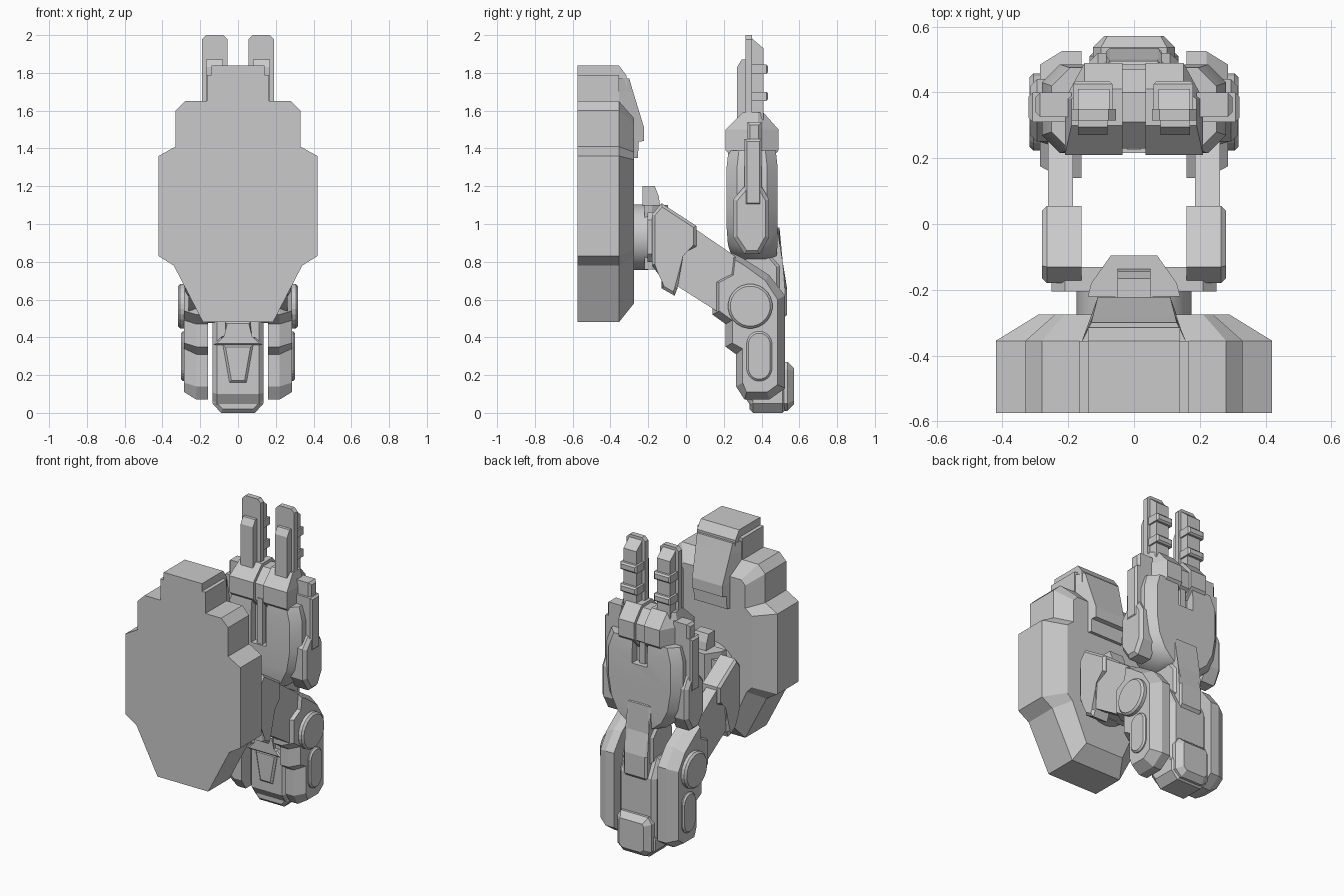
import bpy, bmesh, math
from mathutils import Vector

cube = bpy.data.objects.get("Cube")
if cube:
    bpy.data.objects.remove(cube, do_unlink=True)

grey = bpy.data.materials.new("plain_grey")
grey.use_nodes = True
GREY = (0.59, 0.59, 0.59, 1)
grey.diffuse_color = GREY
grey.node_tree.nodes["Principled BSDF"].inputs["Base Color"].default_value = GREY


def finish(name, bm, smooth=False):
    bmesh.ops.recalc_face_normals(bm, faces=bm.faces)
    mesh = bpy.data.meshes.new(name)
    bm.to_mesh(mesh)
    bm.free()
    mesh.materials.append(grey)
    ob = bpy.data.objects.new(name, mesh)
    bpy.context.collection.objects.link(ob)
    if smooth:
        bpy.ops.object.select_all(action="DESELECT")
        ob.select_set(True)
        bpy.context.view_layer.objects.active = ob
        bpy.ops.object.shade_smooth_by_angle(angle=math.radians(35))
    return ob


def loft(name, rings, smooth=False):
    """Skin a list of equal-length point rings and cap both ends."""
    bm = bmesh.new()
    vs = [[bm.verts.new(p) for p in ring] for ring in rings]
    n = len(vs[0])
    for a, b in zip(vs, vs[1:]):
        for i in range(n):
            j = (i + 1) % n
            bm.faces.new((a[i], a[j], b[j], b[i]))
    bm.faces.new(vs[0])
    bm.faces.new(vs[-1])
    return finish(name, bm, smooth)


def prism(name, pts, axis, a, b, bevel=0.0, both=False, smooth=False):
    """Extrude a profile along an axis, chamfering the rim of the far cap."""
    k = "xyz".index(axis)

    def place(p, t):
        c = list(p)
        c.insert(k, t)
        return Vector(c)

    bm = bmesh.new()
    near = [bm.verts.new(place(p, a)) for p in pts]
    far = [bm.verts.new(place(p, b)) for p in pts]
    n = len(pts)
    caps = [bm.faces.new(far), bm.faces.new(near)]
    for i in range(n):
        j = (i + 1) % n
        bm.faces.new((near[i], near[j], far[j], far[i]))
    if bevel:
        edges = {e for f in caps[:2 if both else 1] for e in f.edges}
        bmesh.ops.bevel(bm, geom=list(edges), offset=bevel, segments=1,
                        affect="EDGES", clamp_overlap=True)
    return finish(name, bm, smooth)


def rect(u0, u1, v0, v1, c=0.0):
    """Rectangle profile with optional cut corners."""
    if not c:
        return [(u0, v0), (u1, v0), (u1, v1), (u0, v1)]
    return [(u0 + c, v0), (u1 - c, v0), (u1, v0 + c), (u1, v1 - c),
            (u1 - c, v1), (u0 + c, v1), (u0, v1 - c), (u0, v0 + c)]


def pill(cu, cv, r, half=0.0, n=24):
    """Circle profile, stretched into a capsule when half is given."""
    out = []
    for i in range(n):
        t = 2 * math.pi * (i + 0.5) / n
        out.append((cu + r * math.cos(t), cv + r * math.sin(t)
                    + math.copysign(half, math.sin(t))))
    return out


def mirrored(half):
    return half + [(-u, v) for u, v in reversed(half)]


# Shield: stepped outline, tapered towards its inner face
outer = mirrored([(.185, .48), (.34, .78), (.42, .83), (.42, 1.36), (.33, 1.41),
                  (.33, 1.6), (.28, 1.65), (.165, 1.65)])
inner = mirrored([(.14, .58), (.25, .83), (.29, .87), (.29, 1.34), (.24, 1.38),
                  (.24, 1.53), (.21, 1.56), (.14, 1.56)])
loft("shield", [[(u, y, v) for u, v in ring]
                for y, ring in ((-.575, outer), (-.355, outer), (-.275, inner))])
prism("shield_head", rect(-.165, .165, 1.6, 1.79), "y", -.575, -.355)
prism("shield_head_cap", [(-.575, 1.7), (-.575, 1.84), (-.355, 1.84), (-.315, 1.785),
                          (-.315, 1.7)], "x", -.14, .14)
loft("shield_strap", [[(-.16, -.36, z), (.16, -.36, z), (w, y, z), (-w, y, z)]
                      for z, y, w in ((1.35, -.255, .12), (1.435, -.25, .12),
                                      (1.44, -.222, .11), (1.51, -.222, .11),
                                      (1.7, -.28, .125), (1.77, -.3, .13))])

# Hub joining the shield to the arms
prism("shield_hub", pill(0, .93, .175, n=32), "y", -.29, -.2, smooth=True)
prism("hub_yoke", rect(-.25, .25, .8, 1.06, .04), "y", -.205, -.13)
loft("hub_core", [[(s * w, y, z) for s, z in ((-1, .76), (1, .76), (1, 1.1), (-1, 1.1))]
                  for y, w in ((-.22, .14), (-.18, .13), (-.095, .07))])
prism("hub_latch", [(-.23, 1.05), (-.13, 1.05), (-.145, 1.15), (-.165, 1.2), (-.23, 1.2)],
      "x", -.05, .05)

# Lower leg profile and its inset outer face
leg = [(.24, .85), (.3, .82), (.44, .73), (.525, .62), (.525, .13), (.44, .07),
       (.31, .07), (.265, .14), (.265, .31), (.21, .35), (.21, .47), (.14, .52),
       (.14, .7), (.23, .74)]
leg_face = [(.26, .81), (.31, .78), (.42, .7), (.485, .6), (.485, .15), (.43, .11),
            (.32, .11), (.3, .16), (.3, .34), (.245, .37), (.245, .49), (.175, .54),
            (.175, .69), (.25, .73)]

for side, s in (("left", 1), ("right", -1)):
    # Arm from the hub to the lower leg
    prism(side + "_arm_upper",
          [(-.18, 1.05), (-.13, 1.11), (.055, .99), (.055, .88), (-.03, .84),
           (-.045, .66), (-.06, .62), (-.13, .66), (-.13, .74), (-.18, .78)],
          "x", s * .16, s * .28, .015)
    prism(side + "_arm_middle",
          [(-.06, 1.0), (.04, .98), (.26, .83), (.3, .6), (.16, .54), (-.06, .68)],
          "x", s * .185, s * .262)
    loft(side + "_leg", [[(s * x, u, v) for u, v in ring]
                         for x, ring in ((.16, leg), (.22, leg), (.285, leg_face))])
    prism(side + "_knee_disc", pill(.34, .565, .118), "x", s * .25, s * .318, .012)
    prism(side + "_leg_pad", pill(.388, .3, .067, .065), "x", s * .25, s * .302, .01)

    # Side pods of the body
    prism(side + "_pod",
          [(.31, 1.2), (.4, 1.2), (.44, 1.13), (.44, .93), (.39, .84),
           (.31, .84), (.25, .93), (.25, 1.13)], "x", s * .2, s * .315, .02)
    prism(side + "_pod_stem", rect(.31, .4, 1.1, 1.45), "x", s * .2, s * .32, .012)
    prism(side + "_pod_post", rect(.325, .4, 1.4, 1.54), "x", s * .19, s * .3, .015)

    # Top block half, tapering upwards and backwards
    loft(side + "_top_block",
         [[(s * .035, y0, z), (s * w, y0, z), (s * w, .38, z), (s * v, y1, z),
           (s * .035, y1, z)]
          for z, y0, y1, w, v in ((1.31, .28, .42, .19, .16), (1.39, .21, .49, .21, .15),
                                  (1.5, .21, .49, .21, .15), (1.59, .3, .41, .19, .15))])

    # Finger with front rib and back rungs
    u0, u1 = sorted((s * .055, s * .19))
    prism(side + "_finger", rect(u0, u1, 1.5, 2.0, .022), "y", .315, .35)
    prism(side + "_finger_back", [(.34, 1.55), (.41, 1.55), (.41, 1.93), (.34, 1.99)],
          "x", s * .075, s * .17)
    prism(side + "_finger_rib", [(.27, 1.55), (.32, 1.55), (.32, 1.87), (.295, 1.87),
                                 (.27, 1.83)], "x", s * .08, s * .17)
    for i, z in enumerate((1.65, 1.795)):
        prism(f"{side}_finger_rung_{i + 1}", rect(u0 + .005, u1 - .01, z, z + .05),
              "y", .335, .435, .01)

# Body bowl with rounded base
rings = []
for z, w, y0, y1 in ((.81, .09, .25, .475), (.835, .15, .24, .48), (.89, .215, .222, .485),
                     (.98, .26, .215, .485), (1.1, .28, .215, .485),
                     (1.3, .28, .215, .485), (1.39, .25, .225, .475)):
    rings.append([(u, v, z) for u, v in rect(-w, w, y0, y1, .055)])
bowl = loft("body_bowl", rings, True)
for i, (a, b, z) in enumerate(((.15, .26, 1.1), (.43, .55, 1.23))):
    cutter = prism(f"slot_cutter_{i + 1}", rect(-.055, .055, z, 1.5), "y", a, b)
    cutter.hide_render = True
    cutter.hide_set(True)
    mod = bowl.modifiers.new("slot", "BOOLEAN")
    mod.object = cutter
    mod.solver = "EXACT"
prism("body_slot_bar", rect(-.02, .02, 1.1, 1.4), "y", .225, .455)
prism("top_block_bridge", [(.23, 1.38), (.23, 1.49), (.31, 1.57), (.4, 1.57),
                           (.47, 1.49), (.47, 1.38), (.4, 1.33), (.3, 1.33)],
      "x", -.04, .04)

# Central leg, neck, tongue and foot
prism("knee_axle", pill(.34, .565, .09), "x", -.2, .2)
prism("neck", [(.27, .6), (.27, .78), (.33, .86), (.43, .86), (.5, .78), (.5, .6)],
      "x", -.1, .1, .02, True)
prism("back_tongue", [(.42, 1.0), (.495, .98), (.5, .8), (.535, .66), (.535, .52),
                      (.5, .48), (.42, .5)], "x", -.085, .085, .012, True)
prism("central_leg", [(.3, .48), (.3, .1), (.34, .04), (.5, .04), (.52, .08), (.52, .52),
                      (.46, .64), (.34, .64)], "x", -.135, .135, .025, True)
prism("foot_sole", mirrored([(.09, 0), (.135, .05), (.135, .12), (.1, .2)]),
      "y", .335, .53, .02, True)
prism("heel", mirrored([(.08, .01), (.125, .05), (.125, .23), (.1, .27)]),
      "y", .45, .572, .035)
prism("shin_bar", mirrored([(.13, .36), (.09, .4), (.065, .4), (.065, .48)]),
      "y", .36, .27, .008)
prism("shin_panel", mirrored([(.045, .16), (.08, .36)]), "y", .32, .285, .012)
